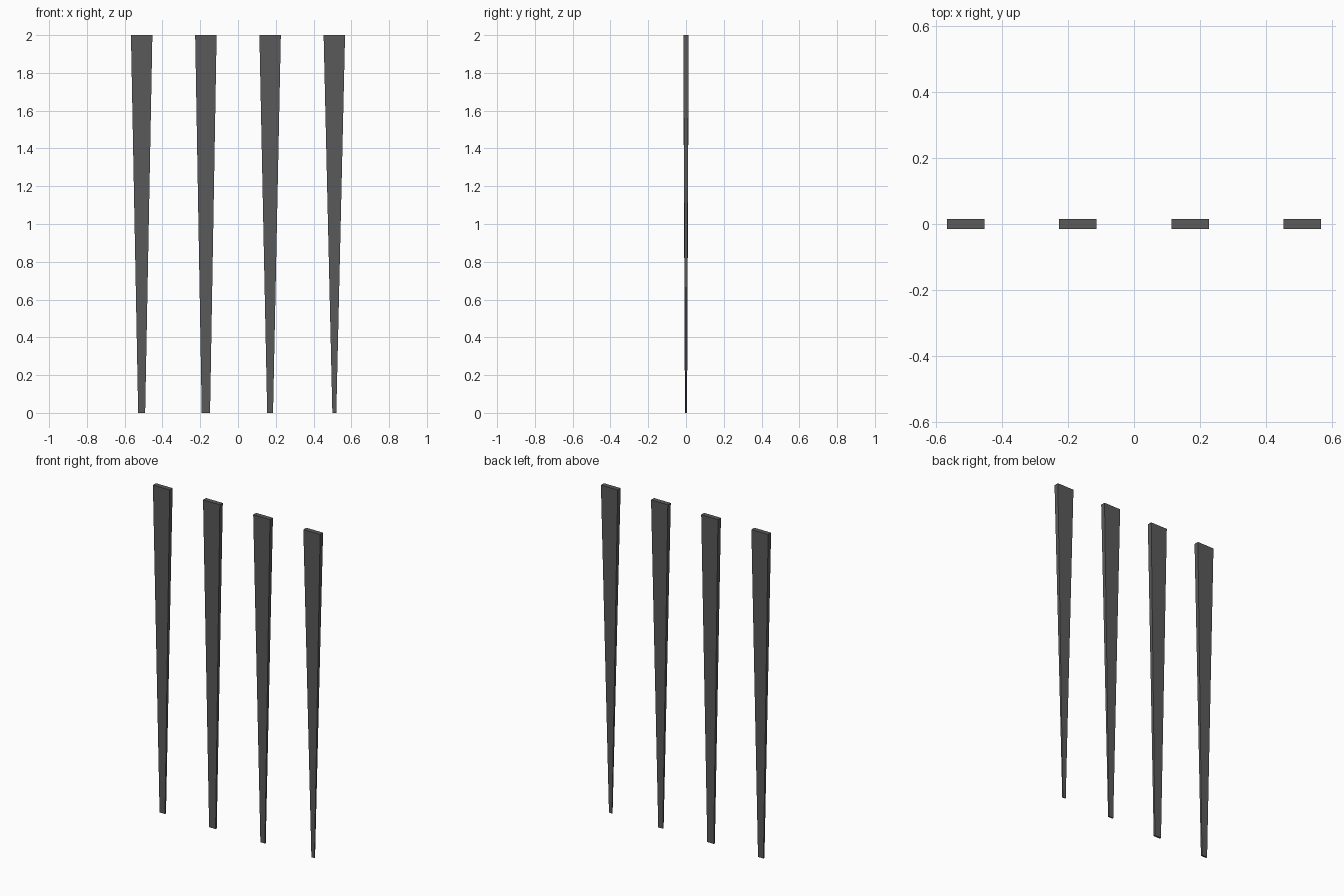
import bpy, bmesh

if "Cube" in bpy.data.objects:
    bpy.data.objects.remove(bpy.data.objects["Cube"])

HEIGHT = 2.0
TOP_W, TOP_D = 0.1135, 0.029

grey = bpy.data.materials.new("dark grey")
grey.diffuse_color = (0.106, 0.103, 0.101, 1)
grey.use_nodes = True
grey.node_tree.nodes["Principled BSDF"].inputs["Base Color"].default_value = grey.diffuse_color


def tapered_leg(name, x, foot_w):
    """Flat rectangular leg, tapering in both directions down to its foot."""
    bm = bmesh.new()
    bmesh.ops.create_cube(bm, size=1)
    s = foot_w / TOP_W
    for v in bm.verts:
        k = 1 if v.co.z > 0 else s
        v.co.x *= TOP_W * k
        v.co.y *= TOP_D * k
        v.co.z = (v.co.z + 0.5) * HEIGHT
    me = bpy.data.meshes.new(name)
    bm.to_mesh(me)
    bm.free()
    me.materials.append(grey)
    ob = bpy.data.objects.new(name, me)
    ob.location.x = x
    bpy.context.collection.objects.link(ob)


# Four evenly spaced legs, each with its own foot width
for i, foot in enumerate((0.037, 0.044, 0.031, 0.021)):
    tapered_leg(f"tapered_leg_{i + 1}", -0.51 + 0.34 * i, foot)
